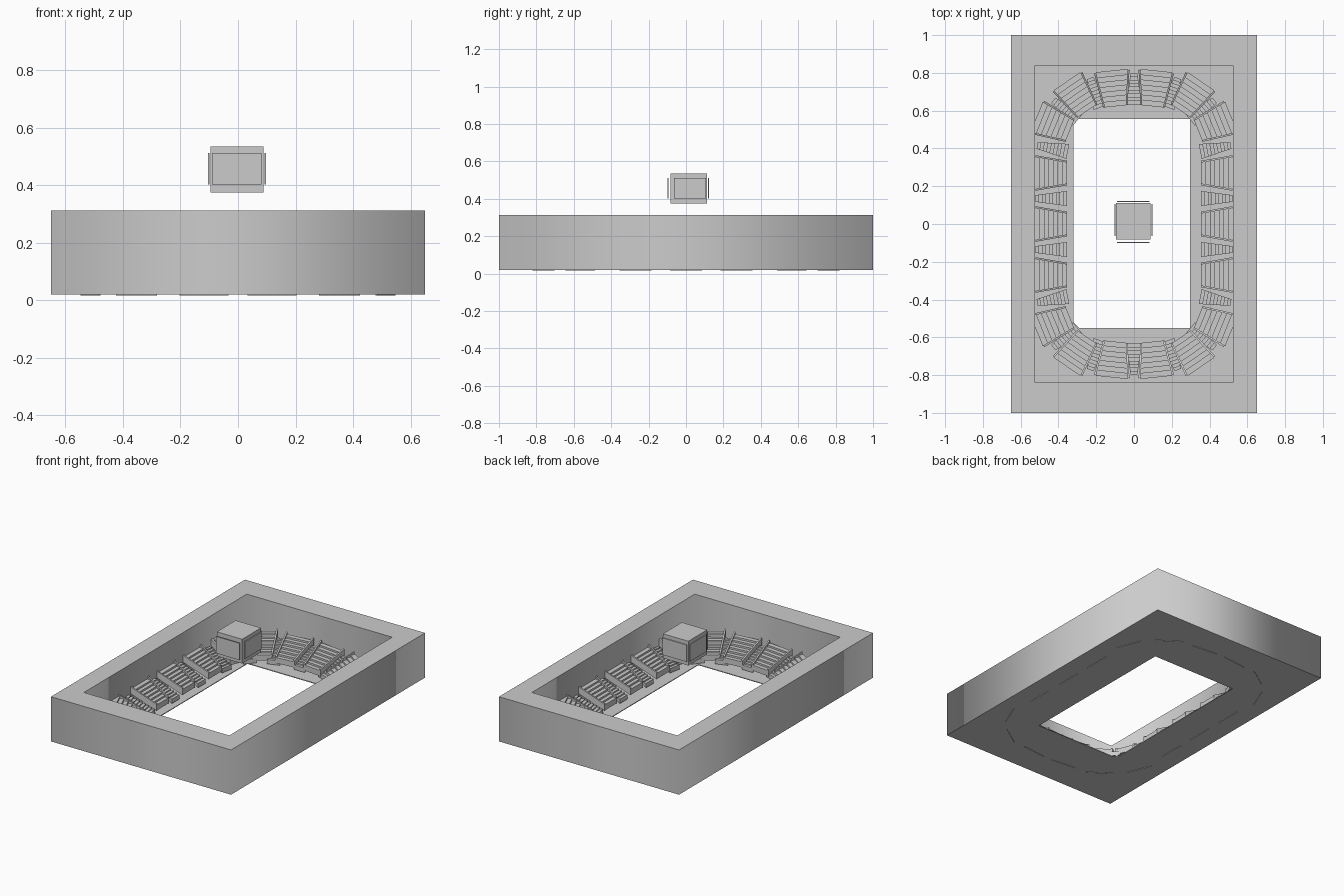
import bpy, math
from mathutils import Vector

if "Cube" in bpy.data.objects:
    bpy.data.objects.remove(bpy.data.objects["Cube"])


def mesh_object(name, verts, faces):
    me = bpy.data.meshes.new(name)
    me.from_pydata(verts, [], faces)
    ob = bpy.data.objects.new(name, me)
    bpy.context.collection.objects.link(ob)
    return ob


def plate(name, loops, z0, z1):
    """Flat outline with holes, extruded from z0 to z1."""
    cu = bpy.data.curves.new(name, 'CURVE')
    cu.dimensions = '2D'
    cu.fill_mode = 'BOTH'
    cu.extrude = (z1 - z0) / 2
    for loop in loops:
        sp = cu.splines.new('POLY')
        sp.points.add(len(loop) - 1)
        for p, (x, y) in zip(sp.points, loop):
            p.co = (x, y, 0, 1)
        sp.use_cyclic_u = True
    ob = bpy.data.objects.new(name, cu)
    ob.location.z = (z0 + z1) / 2
    bpy.context.collection.objects.link(ob)
    bpy.ops.object.select_all(action='DESELECT')
    ob.select_set(True)
    bpy.context.view_layer.objects.active = ob
    bpy.ops.object.convert(target='MESH')


def rect(x0, x1, y0, y1):
    return [(x0, y0), (x1, y0), (x1, y1), (x0, y1)]


def box(name, x0, x1, y0, y1, z0, z1):
    v = [(x, y, z) for z in (z0, z1) for x, y in rect(x0, x1, y0, y1)]
    f = [(3, 2, 1, 0), (4, 5, 6, 7)] + [(i, (i + 1) % 4, (i + 1) % 4 + 4, i + 4) for i in range(4)]
    return mesh_object(name, v, f)


def prism(name, profile, left, right, pos, ang):
    """Extrude a (depth, z) profile sideways between two edge functions of depth."""
    n = len(profile)
    v = [(d, left(d), z) for d, z in profile] + [(d, right(d), z) for d, z in profile]
    f = [tuple(range(n)), tuple(range(2 * n - 1, n - 1, -1))]
    f += [(i, i + n, (i + 1) % n + n, (i + 1) % n) for i in range(n)]
    ob = mesh_object(name, v, f)
    ob.location = (pos[0], pos[1], 0)
    ob.rotation_euler.z = ang
    return ob


def steps(depth, z0, z1, n, thick):
    """Closed stair profile centred on depth 0, rising outward."""
    run, rise = depth / n, (z1 - z0) / n
    pts = [(-depth / 2, z0 - thick)]
    for i in range(n):
        d = -depth / 2 + i * run
        pts += [(d, z0 + (i + 1) * rise), (d + run, z0 + (i + 1) * rise)]
    return pts + [(depth / 2, z1 - thick)]


def slab(depth, z0, z1, thick):
    h = depth / 2
    return [(-h, z0 - thick), (-h, z0), (h, z1), (h, z1 - thick)]


# Outer building ring and floor around the rink opening
plate("outer_wall", [rect(-.65, .65, -1, 1), rect(-.525, .525, -.84, .84)], .02, .312)
opening = [(-.29, -.55), (.296, -.55), (.296, .555), (-.32, .555), (-.32, -.52)]
plate("floor", [rect(-.526, .526, -.841, .841), opening], .02, .025)

# Centres and facing angles of the seating blocks, one quadrant then mirrored
quadrant = [(.438, 0, 0), (.438, .27, 0), (.425, .53, 22), (.3, .675, 56), (.108, .715, 84)]
half = quadrant + [(-x, y, 180 - a) for x, y, a in reversed(quadrant)]
blocks = half + [(-x, -y, a + 180) for x, y, a in half[1:-1]]

IN_W, OUT_W = .065, .094


def block(i, x, y, a):
    side = abs(x) > .43
    depth = .165 if side else .185
    ang = math.radians(a)

    def edge(d, off=0):
        t = d / depth + .5
        return IN_W + (OUT_W - IN_W) * t + off

    # Stepped seating rows
    prism(f"seat_block_{i}", steps(depth, .07, .15, 7, .025),
          lambda d: -edge(d, -.01), lambda d: edge(d, -.01), (x, y), ang)
    # Sloped side parapets
    for s in (-1, 1):
        prism(f"side_parapet_{i}", slab(depth, .088, .168, .045),
              lambda d: s * edge(d, -.01), lambda d: s * edge(d), (x, y), ang)
    # Back panel down to the floor
    h = depth / 2
    prism(f"back_panel_{i}", [(h, .017), (h, .15), (h + .005, .15), (h + .005, .017)],
          lambda d: -.085, lambda d: .085, (x, y), ang)


def aisle(i, p, q):
    # Narrow stair between two neighbouring blocks
    pos = (Vector(p[:2]) + Vector(q[:2])) / 2
    a, b = math.radians(p[2]), math.radians(q[2])
    ang = math.atan2(math.sin(a) + math.sin(b), math.cos(a) + math.cos(b))
    depth = .165
    w = lambda d: .04 - .022 * (d / depth + .5)
    prism(f"aisle_stair_{i}", steps(depth, .05, .13, 9, .02),
          lambda d: -w(d), w, pos, ang)


for i, b in enumerate(blocks):
    block(i, *b)
    aisle(i, b, blocks[(i + 1) % len(blocks)])

# Hanging scoreboard with four screens
box("scoreboard_body", -.095, .088, -.083, .112, .375, .534)
box("screen_left", -.104, -.099, -.064, .106, .402, .512)
box("screen_right", .092, .097, -.064, .106, .402, .512)
box("screen_front", -.09, .082, -.1, -.094, .402, .512)
box("screen_back", -.09, .082, .117, .123, .402, .512)

# Outward normals everywhere
import bmesh
for ob in bpy.data.objects:
    bm = bmesh.new()
    bm.from_mesh(ob.data)
    bmesh.ops.remove_doubles(bm, verts=bm.verts, dist=1e-5)
    bmesh.ops.recalc_face_normals(bm, faces=bm.faces)
    bm.to_mesh(ob.data)
    bm.free()
